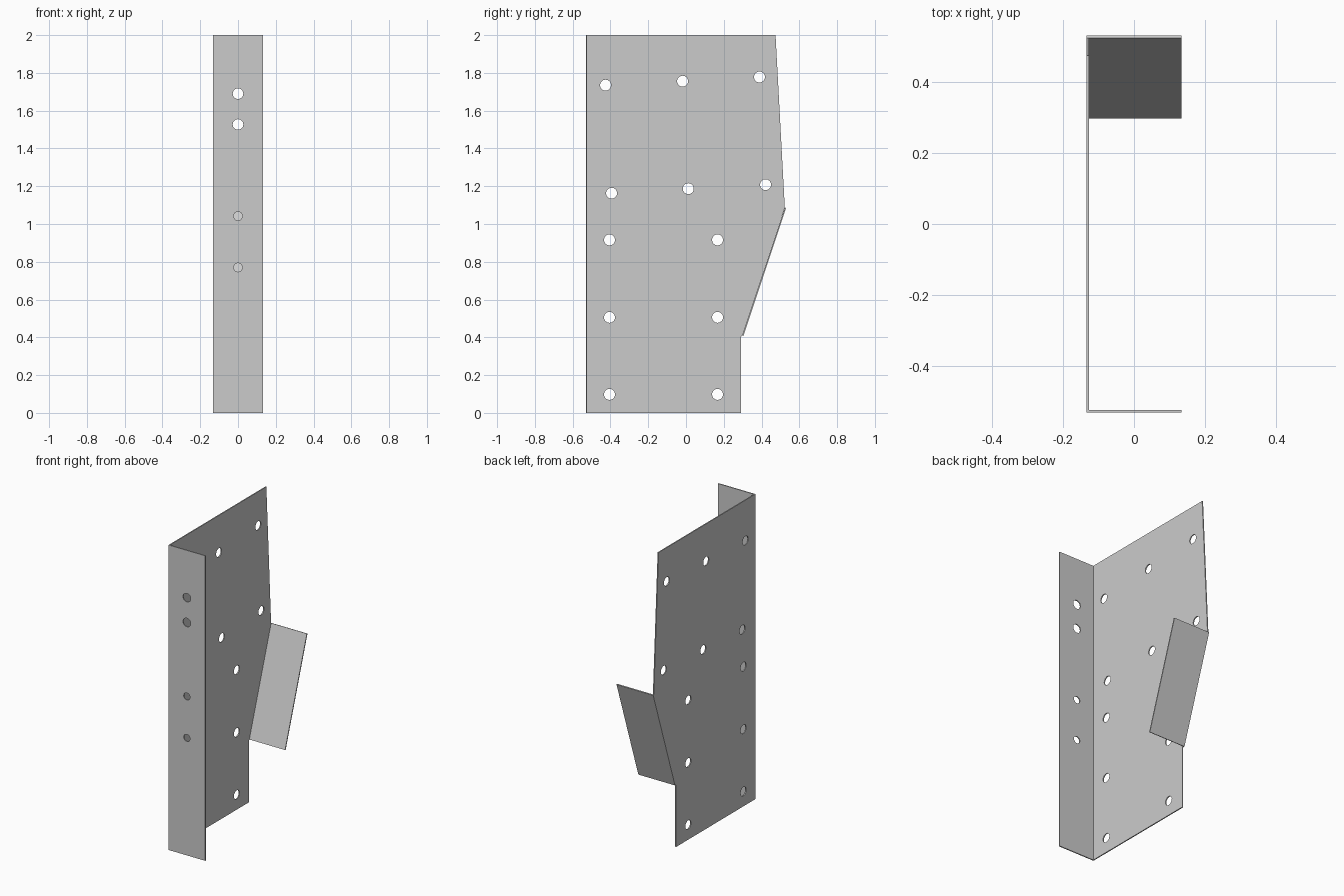
import bpy, bmesh, math
from mathutils import Vector

cube = bpy.data.objects.get("Cube")
if cube:
    bpy.data.objects.remove(cube, do_unlink=True)

GAUGE = 0.007          # sheet thickness
HALF_W, HALF_D, HEIGHT = 0.133, 0.53, 2.0

steel = bpy.data.materials.new("plain grey steel")
steel.use_nodes = True
grey = (0.6, 0.6, 0.6, 1)
steel.diffuse_color = grey
steel.node_tree.nodes["Principled BSDF"].inputs["Base Color"].default_value = grey


def circle(u, v, r, sides=28):
    return [(u + r * math.cos(math.tau * i / sides),
             v + r * math.sin(math.tau * i / sides)) for i in range(sides)]


def sheet(name, outline, holes, origin, u_axis, v_axis, normal):
    """Flat sheet with round holes, drawn in (u, v) and thickened along normal."""
    origin, u_axis, v_axis, normal = map(Vector, (origin, u_axis, v_axis, normal))
    bm = bmesh.new()
    edges = []
    for loop in [outline] + [circle(*h) for h in holes]:
        verts = [bm.verts.new(origin + u_axis * u + v_axis * v) for u, v in loop]
        edges += [bm.edges.new((a, b)) for a, b in zip(verts, verts[1:] + verts[:1])]
    bmesh.ops.triangle_fill(bm, use_beauty=True, edges=edges, normal=normal)
    grown = bmesh.ops.extrude_face_region(bm, geom=bm.faces[:], use_keep_orig=True)
    moved = [g for g in grown["geom"] if isinstance(g, bmesh.types.BMVert)]
    bmesh.ops.translate(bm, verts=moved, vec=normal * GAUGE)
    bmesh.ops.recalc_face_normals(bm, faces=bm.faces[:])
    mesh = bpy.data.meshes.new(name)
    bm.to_mesh(mesh)
    bm.free()
    mesh.materials.append(steel)
    obj = bpy.data.objects.new(name, mesh)
    bpy.context.collection.objects.link(obj)
    return obj


# Side plate: tilted upper hole rows and a straight lower grid
R = 0.029
side_holes = [(-0.426, 1.735, R), (-0.018, 1.756, R), (0.389, 1.778, R),
              (-0.394, 1.163, R), (0.012, 1.187, R), (0.421, 1.208, R)]
side_holes += [(y, z, R) for y in (-0.405, 0.167) for z in (0.098, 0.506, 0.916)]
side_outline = [(-HALF_D, 0), (0.292, 0), (0.292, 0.405), (0.299, 0.41),
                (0.523, 1.087), (0.474, HEIGHT), (-HALF_D, HEIGHT)]
sheet("side_plate", side_outline, side_holes,
      (-HALF_W, 0, 0), (0, 1, 0), (0, 0, 1), (1, 0, 0))

# Front flange
front_holes = [(0, 1.69, 0.028), (0, 1.527, 0.028), (0, 1.042, 0.023), (0, 0.77, 0.023)]
front_outline = [(-HALF_W, 0), (HALF_W, 0), (HALF_W, HEIGHT), (-HALF_W, HEIGHT)]
sheet("front_flange", front_outline, front_holes,
      (0, -HALF_D, 0), (1, 0, 0), (0, 0, 1), (0, 1, 0))

# Slanted back flange
low, high = Vector((0, 0.304, 0.408)), Vector((0, HALF_D, 1.085))
slope = high - low
length = slope.length
slope.normalize()
inward = Vector((0, -slope.z, slope.y))
back_outline = [(-HALF_W, 0), (HALF_W, 0), (HALF_W, length), (-HALF_W, length)]
sheet("back_flange", back_outline, [], low, (1, 0, 0), slope, inward)
